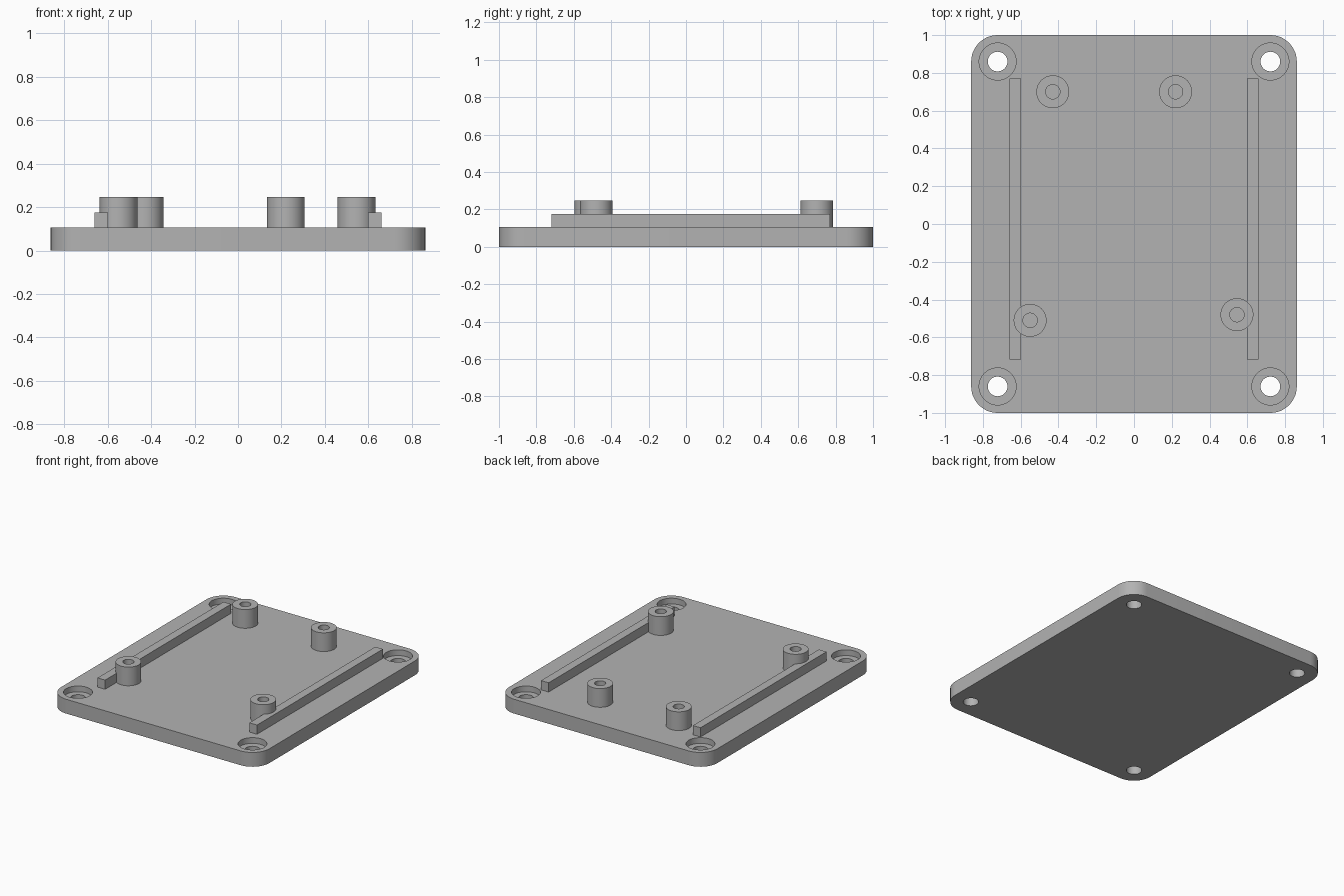
import bpy, bmesh, math
from mathutils import Matrix

if "Cube" in bpy.data.objects:
    bpy.data.objects.remove(bpy.data.objects["Cube"])

PLATE_TOP, RAIL_TOP, POST_TOP = 0.107, 0.176, 0.247
HALF_X, HALF_Y, CORNER = 0.862, 1.0, 0.14
SINK = 0.01  # overlap of raised parts into the plate

grey = bpy.data.materials.new("grey plastic")
grey.use_nodes = True
color = (0.45, 0.45, 0.45, 1)
grey.diffuse_color = color
grey.node_tree.nodes["Principled BSDF"].inputs["Base Color"].default_value = color


def add_object(name, bm):
    bmesh.ops.recalc_face_normals(bm, faces=bm.faces)
    mesh = bpy.data.meshes.new(name)
    bm.to_mesh(mesh)
    bm.free()
    mesh.materials.append(grey)
    obj = bpy.data.objects.new(name, mesh)
    bpy.context.collection.objects.link(obj)
    return obj


def smooth(obj):
    bpy.ops.object.select_all(action="DESELECT")
    obj.select_set(True)
    bpy.context.view_layer.objects.active = obj
    bpy.ops.object.shade_smooth_by_angle(angle=math.radians(30))


def revolved(name, profile, x, y, steps=48):
    """Spin a (radius, height) profile around a vertical axis at x, y."""
    bm = bmesh.new()
    verts = [bm.verts.new((r, 0, z)) for r, z in profile]
    edges = [bm.edges.new(pair) for pair in zip(verts, verts[1:])]
    bmesh.ops.spin(bm, geom=verts + edges, cent=(0, 0, 0), axis=(0, 0, 1),
                   angle=math.tau, steps=steps)
    bmesh.ops.remove_doubles(bm, verts=bm.verts, dist=1e-5)
    bmesh.ops.translate(bm, verts=bm.verts, vec=(x, y, 0))
    return add_object(name, bm)


def box(name, x0, x1, y0, y1, z0, z1):
    bm = bmesh.new()
    bmesh.ops.create_cube(bm, size=1, matrix=Matrix.LocRotScale(
        ((x0 + x1) / 2, (y0 + y1) / 2, (z0 + z1) / 2), None,
        (x1 - x0, y1 - y0, z1 - z0)))
    return bm


# Base plate with rounded vertical corners
bm = box("plate", -HALF_X, HALF_X, -HALF_Y, HALF_Y, 0, PLATE_TOP)
upright = [e for e in bm.edges if abs(e.verts[0].co.z - e.verts[1].co.z) > 0.05]
bmesh.ops.bevel(bm, geom=upright, offset=CORNER, segments=12, profile=0.5,
                affect="EDGES")
plate = add_object("base_plate", bm)

# Counterbored screw holes in the four corners
bore = [(0, -0.05), (0.052, -0.05), (0.052, 0.064), (0.098, 0.064),
        (0.098, 0.15), (0, 0.15)]
cutters = []
for sx in (-1, 1):
    for sy in (-1, 1):
        cutter = revolved("screw_hole_cutter", bore,
                          sx * (HALF_X - CORNER), sy * (HALF_Y - CORNER))
        cutter.hide_render = True
        cutters.append(cutter)
        mod = plate.modifiers.new("screw_hole", "BOOLEAN")
        mod.operation, mod.solver, mod.object = "DIFFERENCE", "EXACT", cutter
bpy.context.view_layer.objects.active = plate
for mod in list(plate.modifiers):
    bpy.ops.object.modifier_apply(modifier=mod.name)
for cutter in cutters:
    bpy.data.objects.remove(cutter)
smooth(plate)

# Long side rails
for name, sx in (("right_rail", -1), ("left_rail", 1)):
    inner, outer = sx * 0.597, sx * 0.66
    add_object(name, box(name, min(inner, outer), max(inner, outer),
                         -0.718, 0.771, PLATE_TOP - SINK, RAIL_TOP))

# Hollow mounting posts
tube = [(0.087, PLATE_TOP - SINK), (0.087, POST_TOP), (0.038, POST_TOP),
        (0.038, PLATE_TOP - SINK), (0.087, PLATE_TOP - SINK)]
for name, x, y in (("back_right_post", -0.43, 0.70),
                   ("back_left_post", 0.22, 0.70),
                   ("front_right_post", -0.55, -0.51),
                   ("front_left_post", 0.545, -0.48)):
    smooth(revolved(name, tube, x, y))
